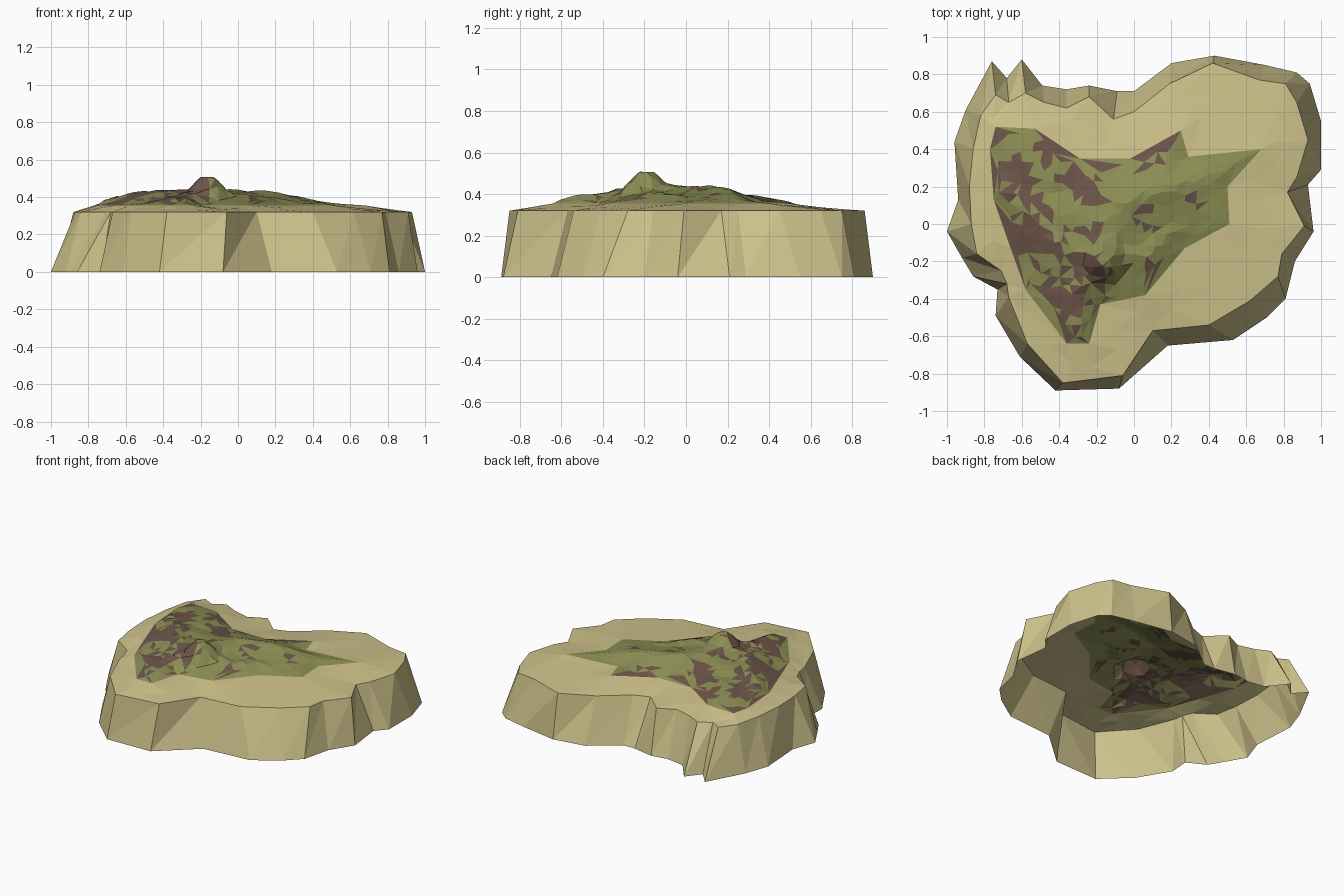
import bpy, math, random
from mathutils import Vector, noise
from mathutils.geometry import delaunay_2d_cdt, intersect_point_line

if "Cube" in bpy.data.objects:
    bpy.data.objects.remove(bpy.data.objects["Cube"])

random.seed(4)


def pts(flat):
    return [Vector(flat[i:i + 2]) for i in range(0, len(flat), 2)]


# Shoreline at the foot of the cliff, and the matching rim at its top
foot = pts([-.76, .87, -.68, .78, -.60, .88, -.49, .74, -.36, .72, -.24, .74, -.09, .71, 0, .71,
            .20, .86, .43, .90, .70, .85, .87, .81, .94, .75, 1, .55, 1, .29, .93, .21, .96, -.04,
            .86, -.20, .81, -.40, .71, -.50, .53, -.62, .18, -.65, -.08, -.88, -.42, -.89,
            -.61, -.71, -.74, -.49, -.73, -.35, -.86, -.28, -.92, -.18, -1, -.04, -.94, .13,
            -.96, .44, -.90, .61])
rim = pts([-.74, .69, -.67, .65, -.58, .70, -.48, .65, -.36, .62, -.24, .68, -.11, .56, 0, .60,
           .19, .75, .42, .86, .67, .77, .81, .75, .87, .65, .93, .45, .87, .25, .82, .17, .91, -.01,
           .79, -.16, .77, -.28, .62, -.41, .40, -.54, .10, -.57, -.06, -.81, -.38, -.85,
           -.57, -.64, -.67, -.39, -.68, -.32, -.71, -.25, -.84, -.16, -.87, 0, -.88, .20,
           -.86, .40, -.82, .58])
# Edge of the overgrown hill
hill = pts([-.74, .52, -.53, .51, -.29, .35, -.02, .35, .25, .50, .29, .36, .68, .40, .50, .20,
            .51, 0, .27, -.13, .06, -.38, -.18, -.43, -.24, -.64, -.36, -.64, -.58, -.35,
            -.66, -.13, -.75, .13, -.77, .40])
# Ridge lines as (x, y, height)
ridges = [[(-.70, .20, .405), (-.55, .04, .43), (-.42, -.10, .445), (-.22, -.17, .44)],
          [(-.22, -.17, .44), (-.10, .08, .445), (.08, .16, .44), (.28, .20, .415), (.42, .22, .375)],
          [(-.22, -.20, .44), (-.30, -.38, .42), (-.31, -.55, .405)],
          [(-.10, -.15, .43), (.05, -.18, .415), (.22, -.02, .40)],
          [(-.62, .36, .40), (-.45, .22, .41)]]
RIM_Z, BEACH_Z = .32, .355


def seg_dist(p, a, b):
    q, t = intersect_point_line(p, a, b)
    t = max(0, min(1, t))
    return (p - (a + (b - a) * t)).length, t


def edge_dist(p, loop):
    return min(seg_dist(p, loop[i - 1], loop[i])[0] for i in range(len(loop)))


def inside(p, loop):
    hit = False
    for i in range(len(loop)):
        a, b = loop[i - 1], loop[i]
        if (a.y > p.y) != (b.y > p.y) and p.x < (b.x - a.x) * (p.y - a.y) / (b.y - a.y) + a.x:
            hit = not hit
    return hit


def height(p):
    d_rim, d_hill = edge_dist(p, rim), edge_dist(p, hill)
    beach = RIM_Z + (BEACH_Z - RIM_Z) * d_rim / (d_rim + d_hill + 1e-6)
    if not inside(p, hill) or d_hill < 1e-4:
        return beach
    z = BEACH_Z
    for line in ridges:
        for a, b in zip(line, line[1:]):
            d, t = seg_dist(p, Vector(a[:2]), Vector(b[:2]))
            top = a[2] + (b[2] - a[2]) * t
            z = max(z, BEACH_Z + (top - BEACH_Z) * d_hill / (d_hill + d))
    z += .012 * noise.noise(Vector((p.x * 7, p.y * 7, 1)))
    # Rocky knob on the summit
    r = math.hypot(p.x + .165, p.y + .19)
    if r < .14:
        z = max(z, .515 - .10 * (r / .12) ** 2)
    return max(z, BEACH_Z - .005)


def material(name, rgb):
    m = bpy.data.materials.new(name)
    m.diffuse_color = (*rgb, 1)
    m.use_nodes = True
    m.node_tree.nodes["Principled BSDF"].inputs["Base Color"].default_value = m.diffuse_color
    return m


sand = material("sand", (.62, .54, .26))
grass = material("grass", (.26, .27, .09))
earth = material("earth", (.15, .09, .065))


def build(name, verts, faces, mats, pick=None):
    used = sorted({i for f in faces for i in f})
    new = {old: k for k, old in enumerate(used)}
    me = bpy.data.meshes.new(name)
    me.from_pydata([verts[i] for i in used], [], [[new[i] for i in f] for f in faces])
    for m in mats:
        me.materials.append(m)
    if pick:
        for poly in me.polygons:
            poly.material_index = pick(poly)
    ob = bpy.data.objects.new(name, me)
    bpy.context.collection.objects.link(ob)
    return ob


# Cliff: open skirt of flat facets between foot and rim
n = len(foot)
wall_verts = [(p.x, p.y, 0) for p in foot] + [(p.x, p.y, RIM_Z) for p in rim]
wall_faces = []
for i in range(n):
    j = (i + 1) % n
    wall_faces += [(j, i, n + i), (j, n + i, n + j)]
build("cliff", wall_verts, wall_faces, [sand])

# Ground: scattered points triangulated inside the rim, finer on the hill
flat = rim + hill
h = len(hill)
for step, on_hill in ((.055, True), (.11, False)):
    k = int(1 / step) + 1
    for i in range(-k, k + 1):
        for j in range(-k, k + 1):
            p = Vector((i + random.uniform(-.3, .3), j + random.uniform(-.3, .3))) * step
            if inside(p, rim) and inside(p, hill) == on_hill \
                    and edge_dist(p, hill) > step * .4 and edge_dist(p, rim) > .04:
                flat.append(p)
flat = flat + [Vector((-.20, -.19)), Vector((-.13, -.19)), Vector((-.165, -.15)), Vector((-.16, -.23))]
hill_edges = [(n + i, n + (i + 1) % h) for i in range(h)]
v2, _, tris, _, _, _ = delaunay_2d_cdt(flat, hill_edges, [list(range(n))], 1, 1e-5)
v3 = [(p.x, p.y, height(p)) for p in v2]


def centre(f):
    return sum((v2[i] for i in f), Vector((0, 0))) / 3


def hill_colour(poly):
    c, nrm = poly.center, poly.normal
    patch = noise.noise(Vector((c.x * 6, c.y * 6, 3))) + random.uniform(-.35, .35)
    west = .3 if c.x < -.15 else -.1
    return int(patch + west - nrm.x * .6 - nrm.y * .3 > .32)


on_hill = [inside(centre(f), hill) for f in tris]
build("beach", v3, [f for f, k in zip(tris, on_hill) if not k], [sand])
build("hill", v3, [f for f, k in zip(tris, on_hill) if k], [grass, earth], hill_colour)
